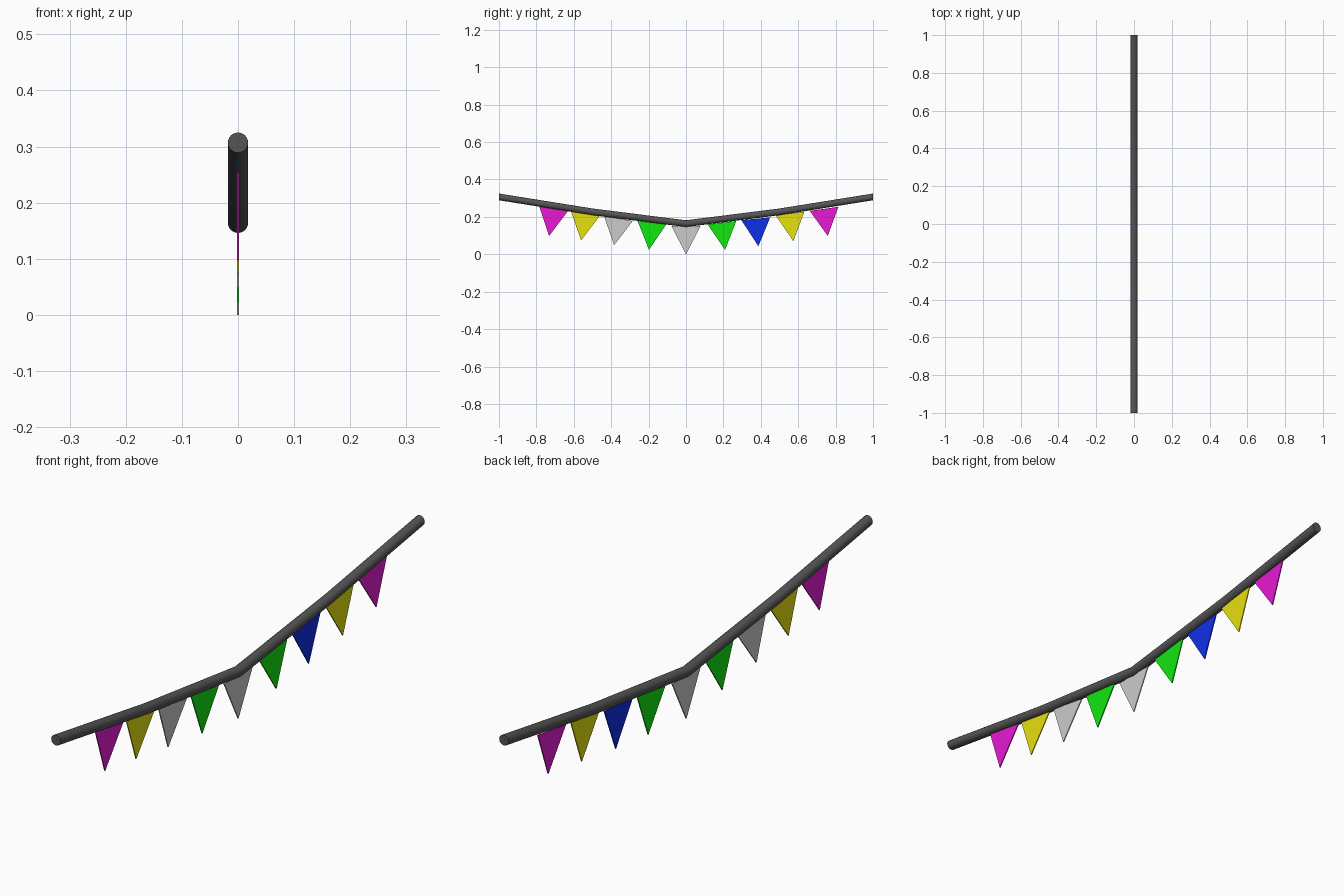
import bpy, bmesh, math
from mathutils import Vector

if "Cube" in bpy.data.objects:
    bpy.data.objects.remove(bpy.data.objects["Cube"])


def material(name, rgb):
    m = bpy.data.materials.new(name)
    m.diffuse_color = (*rgb, 1)
    m.use_nodes = True
    m.node_tree.nodes["Principled BSDF"].inputs["Base Color"].default_value = m.diffuse_color
    return m


MATS = {
    "magenta": material("magenta", (0.8, 0.01, 0.65)),
    "yellow": material("yellow", (0.8, 0.75, 0.005)),
    "green": material("green", (0.005, 0.8, 0.005)),
    "blue": material("blue", (0.005, 0.03, 0.8)),
    "grey": None,
}


def add_object(name, bm, mat=None):
    bmesh.ops.recalc_face_normals(bm, faces=bm.faces)
    mesh = bpy.data.meshes.new(name)
    bm.to_mesh(mesh)
    bm.free()
    ob = bpy.data.objects.new(name, mesh)
    bpy.context.collection.objects.link(ob)
    if mat:
        mesh.materials.append(mat)
    return ob


# Rope: round section swept along a sagging path
PATH = [(-1, 0.307), (-0.5, 0.227), (0, 0.164), (0.5, 0.227), (1, 0.307)]
R, SIDES = 0.018, 24
bm = bmesh.new()
rings = []
for y, z in PATH:
    rings.append([bm.verts.new((R * math.cos(a), y, z + R * math.sin(a)))
                  for a in (2 * math.pi * i / SIDES for i in range(SIDES))])
for a, b in zip(rings, rings[1:]):
    for i in range(SIDES):
        j = (i + 1) % SIDES
        bm.faces.new((a[i], a[j], b[j], b[i]))
bm.faces.new(rings[0])
bm.faces.new(rings[-1])
rope = add_object("rope", bm, material("dark_grey", (0.09, 0.09, 0.09)))
bpy.context.view_layer.objects.active = rope
rope.select_set(True)
bpy.ops.object.shade_smooth_by_angle(angle=math.radians(30))


# Pennants: thin triangles, square to the line from top centre to tip
def pennant(name, top, tip, mat, width=0.155, thick=0.004):
    top, tip = Vector((0, *top)), Vector((0, *tip))
    down = (tip - top).normalized()
    side = Vector((0, -down.z, down.y)) * width / 2
    bm = bmesh.new()
    half = Vector((thick / 2, 0, 0))
    front = [bm.verts.new(p + half) for p in (top - side, top + side, tip)]
    back = [bm.verts.new(p - half) for p in (top - side, top + side, tip)]
    bm.faces.new(front)
    bm.faces.new(back)
    for i in range(3):
        j = (i + 1) % 3
        bm.faces.new((front[i], front[j], back[j], back[i]))
    add_object(name, bm, mat)


FLAGS = [
    ("magenta", (-0.708, 0.243), (-0.732, 0.098)),
    ("yellow", (-0.538, 0.217), (-0.561, 0.074)),
    ("grey", (-0.361, 0.191), (-0.385, 0.048)),
    ("green", (-0.182, 0.169), (-0.198, 0.024)),
    ("grey", (0, 0.150), (0, 0)),
    ("green", (0.192, 0.169), (0.209, 0.024)),
    ("blue", (0.373, 0.190), (0.387, 0.043)),
    ("yellow", (0.556, 0.218), (0.574, 0.070)),
    ("magenta", (0.738, 0.243), (0.758, 0.098)),
]
for n, (colour, top, tip) in enumerate(FLAGS, 1):
    pennant(f"pennant_{n}_{colour}", top, tip, MATS[colour])
